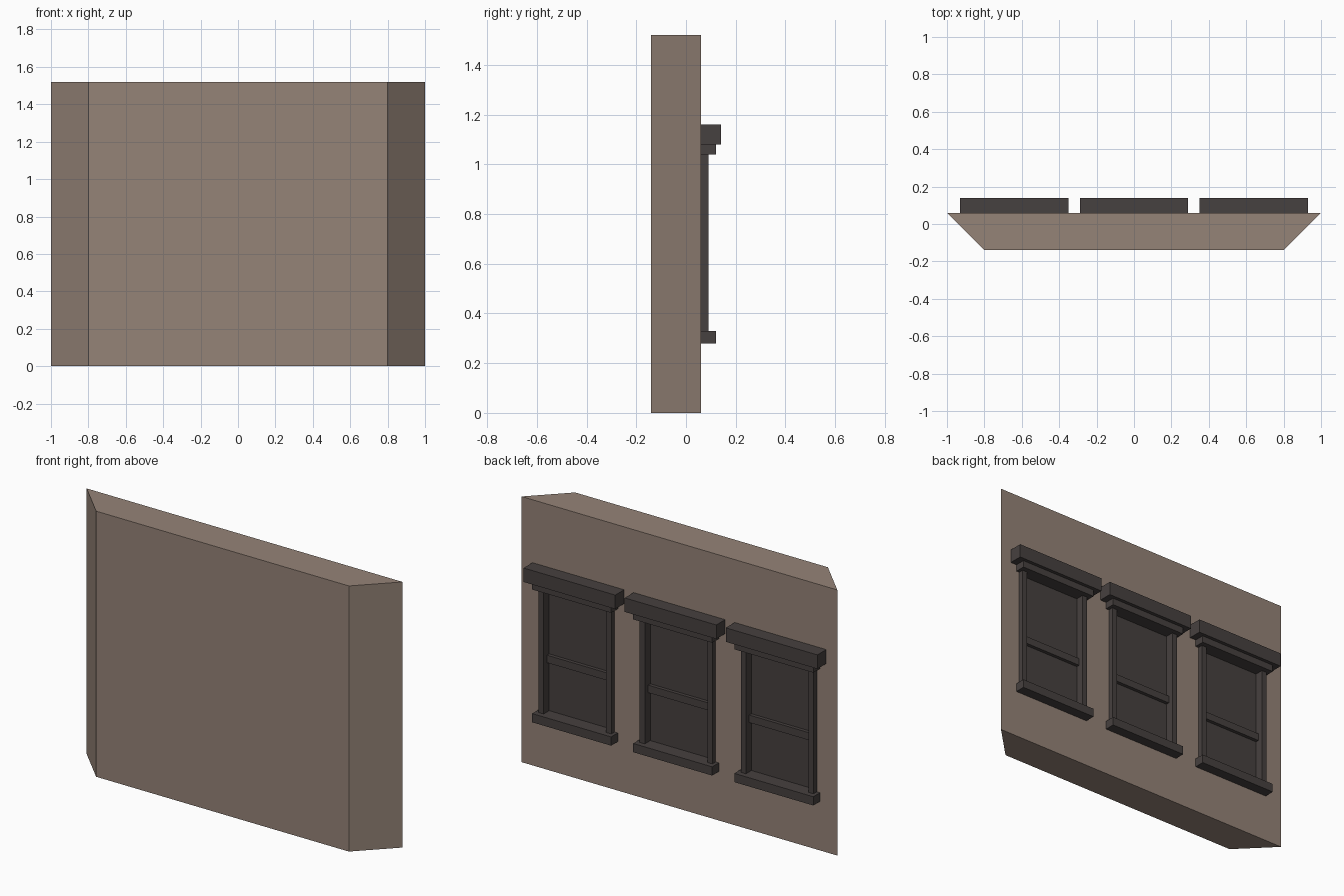
import bpy, bmesh

if "Cube" in bpy.data.objects:
    bpy.data.objects.remove(bpy.data.objects["Cube"])

BACK = 0.06          # wall face that carries the windows
CENTRES = (-0.64, 0.0, 0.64)


def material(name, rgb):
    m = bpy.data.materials.new(name)
    m.diffuse_color = (*rgb, 1)
    m.use_nodes = True
    m.node_tree.nodes["Principled BSDF"].inputs["Base Color"].default_value = m.diffuse_color
    return m


def make_object(name, bm, mat=None):
    bmesh.ops.recalc_face_normals(bm, faces=bm.faces)
    me = bpy.data.meshes.new(name)
    bm.to_mesh(me)
    bm.free()
    ob = bpy.data.objects.new(name, me)
    bpy.context.collection.objects.link(ob)
    if mat:
        me.materials.append(mat)
    return ob


def add_box(bm, x, y, z):
    """Add a box given (min, max) pairs on each axis."""
    verts = bmesh.ops.create_cube(bm, size=1)["verts"]
    for v in verts:
        v.co = [lo + (c + 0.5) * (hi - lo) for c, (lo, hi) in zip(v.co, (x, y, z))]


def box(name, x, y, z, mat):
    bm = bmesh.new()
    add_box(bm, x, y, z)
    return make_object(name, bm, mat)


wall_mat = material("wall_brown", (0.30, 0.228, 0.186))
trim_mat = material("dark_trim", (0.062, 0.052, 0.050))

# Wall: trapezoid plan with mitred ends, extruded upwards
bm = bmesh.new()
plan = [(-0.8, -0.14), (0.8, -0.14), (1, BACK), (-1, BACK)]
face = bm.faces.new([bm.verts.new((x, y, 0)) for x, y in plan])
top = bmesh.ops.extrude_face_region(bm, geom=[face])["geom"]
bmesh.ops.translate(bm, vec=(0, 0, 1.52),
                    verts=[g for g in top if isinstance(g, bmesh.types.BMVert)])
wall = make_object("wall", bm, wall_mat)

# Window pockets cut into the wall
bm = bmesh.new()
for cx in CENTRES:
    add_box(bm, (cx - 0.215, cx + 0.215), (0.03, 0.2), (0.305, 1.06))
cutter = make_object("pocket_cutter", bm)
cutter.hide_render = True
mod = wall.modifiers.new("pockets", "BOOLEAN")
mod.operation = "DIFFERENCE"
mod.solver = "EXACT"
mod.object = cutter
bpy.context.view_layer.objects.active = wall
bpy.ops.object.modifier_apply(modifier=mod.name)
bpy.data.objects.remove(cutter)

# Windows: half width, depth range, height range of each centred part
parts = {
    "pane": (0.215, (0.03, 0.04), (0.305, 1.06)),
    "middle_rail": (0.198, (0.04, 0.06), (0.612, 0.655)),
    "sill": (0.25, (0.03, 0.12), (0.28, 0.33)),
    "lintel": (0.25, (0.03, 0.12), (1.04, 1.08)),
    "cornice": (0.29, (BACK, 0.14), (1.08, 1.16)),
}
for i, cx in enumerate(CENTRES, 1):
    for name, (half, y, z) in parts.items():
        box(f"window_{i}_{name}", (cx - half, cx + half), y, z, trim_mat)
    # Side posts
    for side, s in (("left", -1), ("right", 1)):
        x = sorted((cx + s * 0.198, cx + s * 0.23))
        box(f"window_{i}_{side}_post", x, (0.03, 0.09), (0.33, 1.04), trim_mat)
